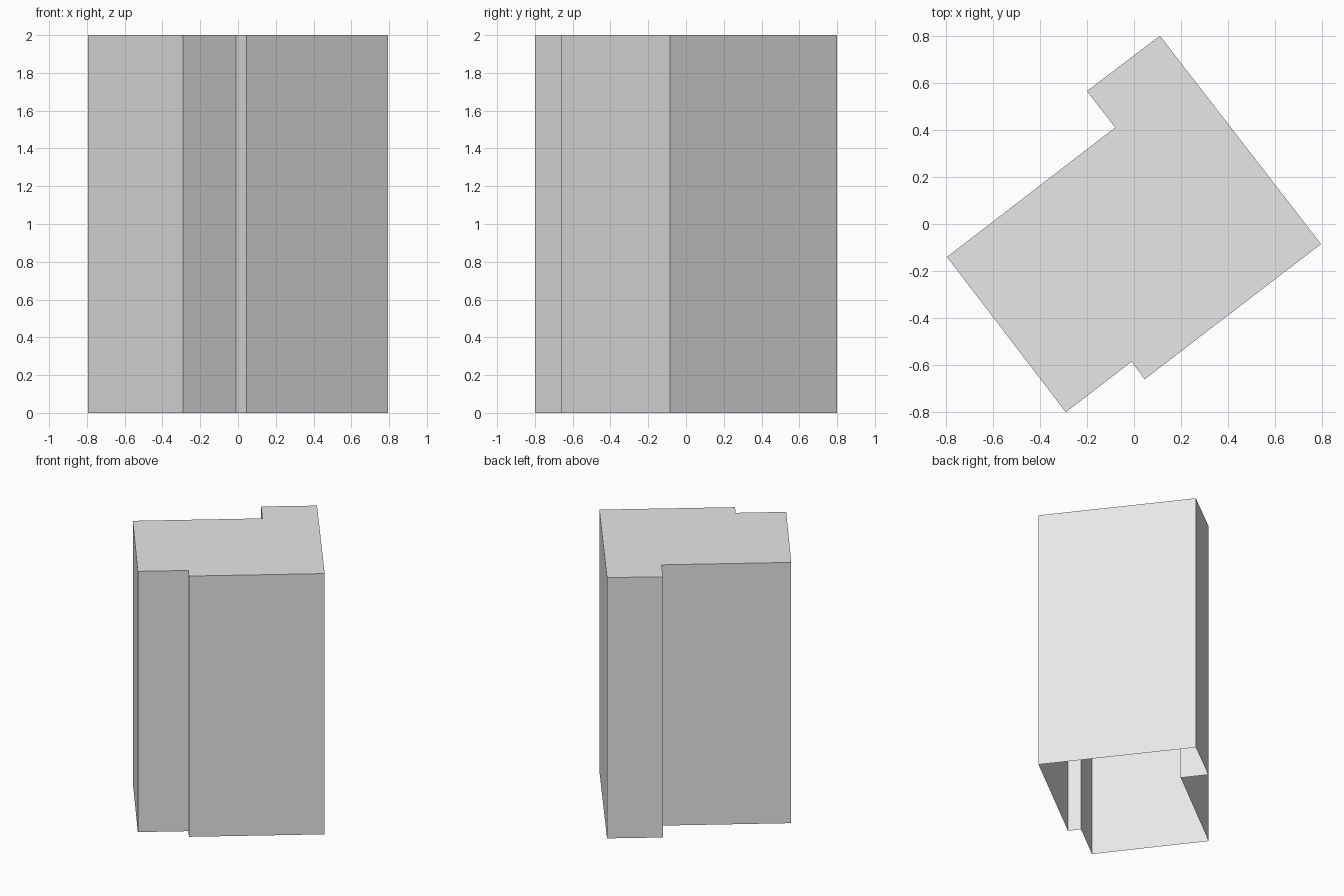
import bpy
import bmesh

HEIGHT = 2.0

cube = bpy.data.objects.get("Cube")
if cube:
    bpy.data.objects.remove(cube, do_unlink=True)

# Plain grey wall material
grey = bpy.data.materials.new("light grey")
grey.use_nodes = True
colour = (0.8, 0.8, 0.8, 1.0)
grey.diffuse_color = colour
grey.node_tree.nodes["Principled BSDF"].inputs["Base Color"].default_value = colour

# Footprint, counter-clockwise, with a notch at the back and a step at the front
footprint = [
    (-0.29, -0.80), (-0.01, -0.585), (0.045, -0.66), (0.795, -0.085),
    (0.11, 0.80), (-0.20, 0.565), (-0.08, 0.41), (-0.795, -0.14),
]

# Flat roof and walls; the underside stays open
bm = bmesh.new()
base = [bm.verts.new((x, y, 0)) for x, y in footprint]
top = [bm.verts.new((x, y, HEIGHT)) for x, y in footprint]
bm.faces.new(top)
for i in range(len(base)):
    j = (i + 1) % len(base)
    bm.faces.new((base[i], base[j], top[j], top[i]))

mesh = bpy.data.meshes.new("building_block")
bm.to_mesh(mesh)
bm.free()
mesh.materials.append(grey)
block = bpy.data.objects.new("building_block", mesh)
bpy.context.collection.objects.link(block)
